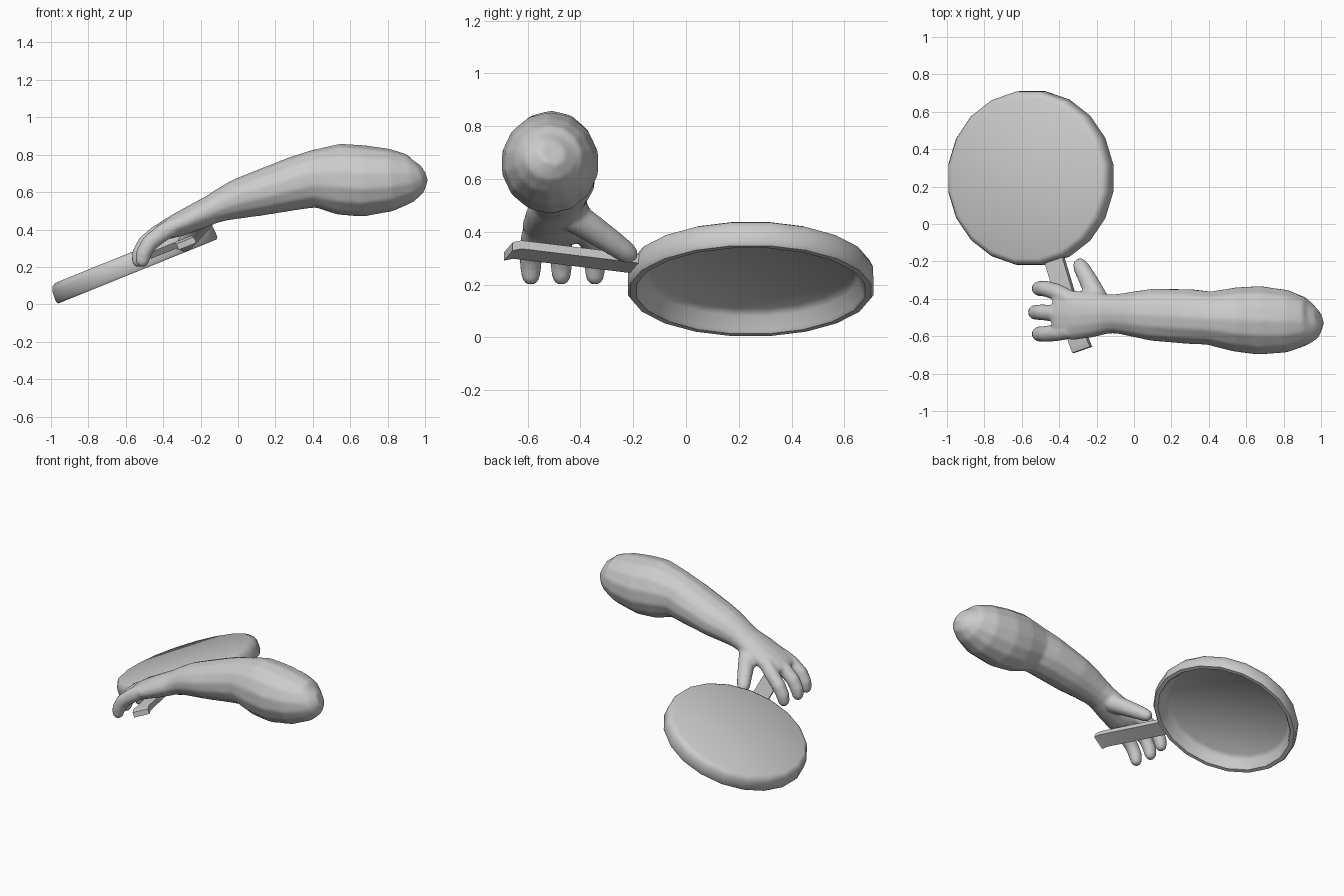
import bpy, bmesh, math
from mathutils import Matrix, Vector

if "Cube" in bpy.data.objects:
    bpy.data.objects.remove(bpy.data.objects["Cube"])


def finish(bm, name, angle=None):
    bmesh.ops.recalc_face_normals(bm, faces=bm.faces)
    me = bpy.data.meshes.new(name)
    bm.to_mesh(me)
    bm.free()
    ob = bpy.data.objects.new(name, me)
    bpy.context.collection.objects.link(ob)
    bpy.ops.object.select_all(action='DESELECT')
    ob.select_set(True)
    bpy.context.view_layer.objects.active = ob
    if angle:
        bpy.ops.object.shade_smooth_by_angle(angle=math.radians(angle))
    else:
        for p in me.polygons:
            p.use_smooth = True
    return ob


def loft(bm, sections, sides=14):
    """Closed tube through (x, y, z, half width, half thickness) sections."""
    centres = [Vector(s[:3]) for s in sections]
    rings = []
    for i, s in enumerate(sections):
        t = (centres[min(i + 1, len(s_all := centres) - 1)] - centres[max(i - 1, 0)]).normalized()
        side = (Vector((0, 1, 0)) - t * t.y).normalized()
        up = t.cross(side)
        ring = []
        for k in range(sides):
            a = math.tau * (k + 0.5) / sides
            ring.append(bm.verts.new(centres[i] + side * s[3] * math.cos(a) + up * s[4] * math.sin(a)))
        rings.append(ring)
    for r0, r1 in zip(rings, rings[1:]):
        for k in range(sides):
            n = (k + 1) % sides
            bm.faces.new((r0[k], r0[n], r1[n], r1[k]))
    bm.faces.new(rings[0][::-1])
    bm.faces.new(rings[-1])


# Arm and palm
bm = bmesh.new()
loft(bm, [
    (0.99, -0.505, 0.70, 0.05, 0.05), (0.96, -0.515, 0.685, 0.10, 0.095),
    (0.92, -0.52, 0.675, 0.13, 0.13), (0.82, -0.52, 0.665, 0.170, 0.168),
    (0.67, -0.515, 0.66, 0.187, 0.192), (0.54, -0.51, 0.669, 0.175, 0.191),
    (0.40, -0.503, 0.670, 0.145, 0.154), (0.30, -0.495, 0.645, 0.149, 0.143),
    (0.10, -0.485, 0.590, 0.142, 0.120), (0.0, -0.482, 0.563, 0.124, 0.107),
    (-0.09, -0.48, 0.530, 0.107, 0.088), (-0.14, -0.48, 0.507, 0.107, 0.078),
    (-0.22, -0.485, 0.470, 0.122, 0.073), (-0.32, -0.488, 0.425, 0.134, 0.064),
    (-0.40, -0.485, 0.392, 0.128, 0.050), (-0.43, -0.485, 0.378, 0.115, 0.035)])

# Three curled fingers
for y0, y1, dx in ((-0.40, -0.345, 0.02), (-0.485, -0.472, 0.0), (-0.57, -0.588, 0.02)):
    ym = y0 * 0.35 + y1 * 0.65
    loft(bm, [
        (-0.34, y0, 0.42, 0.045, 0.050), (-0.43 + dx, ym, 0.378, 0.046, 0.048),
        (-0.495 + dx, y1, 0.325, 0.044, 0.046), (-0.525 + dx, y1, 0.27, 0.042, 0.044),
        (-0.533 + dx, y1, 0.225, 0.036, 0.037), (-0.535 + dx, y1, 0.200, 0.020, 0.020)], 10)

# Thumb
loft(bm, [
    (-0.18, -0.43, 0.460, 0.060, 0.060), (-0.215, -0.36, 0.415, 0.056, 0.056),
    (-0.255, -0.28, 0.360, 0.048, 0.050), (-0.283, -0.23, 0.325, 0.043, 0.045),
    (-0.296, -0.205, 0.307, 0.034, 0.034), (-0.302, -0.193, 0.299, 0.018, 0.018)], 10)

# Blend the overlapping volumes into one skin
arm = finish(bm, "arm")
rm = arm.modifiers.new("blend", 'REMESH')
rm.mode = 'VOXEL'
rm.voxel_size = 0.011
rm.use_smooth_shade = True
sm = arm.modifiers.new("soften", 'SMOOTH')
sm.factor = 0.5
sm.iterations = 6

# Upside-down pan: turned profile, tilted up towards the hand
tilt = Matrix.Translation((-0.557, 0.245, 0.225)) @ Matrix.Rotation(math.radians(-22), 4, 'Y')
profile = [(0, 0.055), (0.435, 0.055), (0.455, 0.045), (0.468, 0.020), (0.471, -0.040),
           (0.462, -0.053), (0.438, -0.053), (0.428, -0.040), (0.412, 0.010),
           (0.385, 0.030), (0, 0.030)]
bm = bmesh.new()
vs = [bm.verts.new((r, 0, z)) for r, z in profile]
es = [bm.edges.new(p) for p in zip(vs, vs[1:])]
bmesh.ops.spin(bm, geom=vs + es, cent=(0, 0, 0), axis=(0, 0, 1),
               angle=math.tau, steps=20, use_duplicate=False)
bmesh.ops.remove_doubles(bm, verts=bm.verts, dist=1e-4)
bm.transform(tilt @ Matrix.Rotation(math.radians(9), 4, 'Z'))
finish(bm, "pan", 40)

# Flat pan handle, radial, with a slightly dropped tip
bm = bmesh.new()
rows = []
for r, z in ((0.45, 0.0), (0.93, 0.0), (0.965, -0.012)):
    rows.append([bm.verts.new((r, y, z + h)) for y, h in
                 ((-0.053, -0.017), (0.053, -0.017), (0.053, 0.017), (-0.053, 0.017))])
for a, b in zip(rows, rows[1:]):
    for k in range(4):
        bm.faces.new((a[k], a[(k + 1) % 4], b[(k + 1) % 4], b[k]))
bm.faces.new(rows[0])
bm.faces.new(rows[-1])
bm.transform(tilt @ Matrix.Rotation(math.radians(-72), 4, 'Z'))
finish(bm, "pan_handle", 30)
